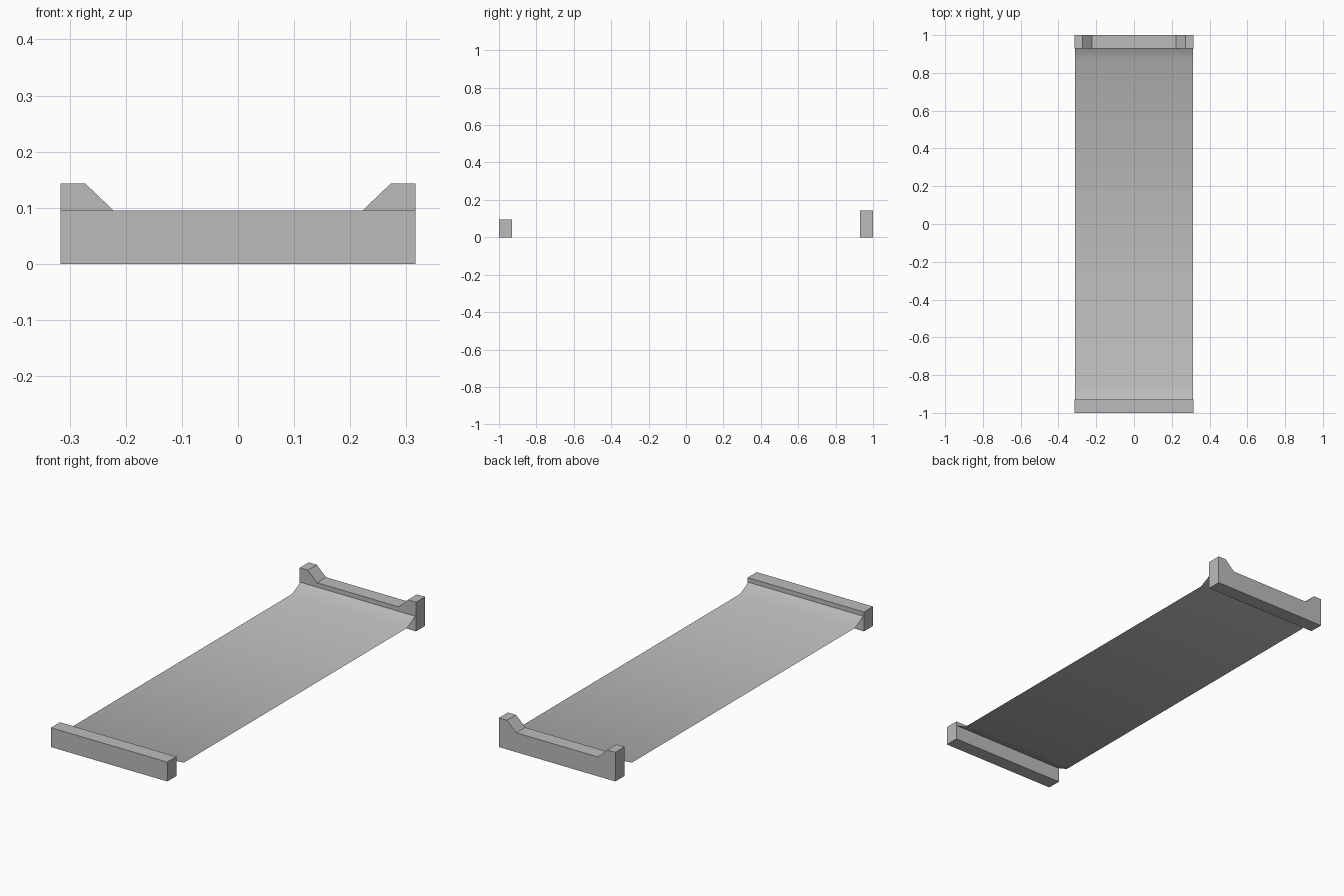
import bpy

default = bpy.data.objects.get("Cube")
if default:
    bpy.data.objects.remove(default, do_unlink=True)

grey = bpy.data.materials.new("plain grey")
grey.use_nodes = True
color = (0.5, 0.5, 0.5, 1)
grey.diffuse_color = color
grey.node_tree.nodes["Principled BSDF"].inputs["Base Color"].default_value = color

HALF_W = 0.316      # half width of the end bars
INNER, OUTER = 0.93, 1.0
BAR_TOP, HORN_TOP = 0.095, 0.143


def add_object(name, verts, faces):
    mesh = bpy.data.meshes.new(name)
    mesh.from_pydata(verts, [], faces)
    mesh.materials.append(grey)
    obj = bpy.data.objects.new(name, mesh)
    bpy.context.collection.objects.link(obj)
    return obj


def extruded_bar(name, profile, y0, y1):
    """Extrude an (x, z) outline, counter-clockwise from the front, along y."""
    n = len(profile)
    verts = [(x, y, z) for y in (y0, y1) for x, z in profile]
    faces = [list(range(n)), list(reversed(range(n, 2 * n)))]
    for i in range(n):
        j = (i + 1) % n
        faces.append([j, i, i + n, j + n])
    return add_object(name, verts, faces)


# Plain front bar
extruded_bar("front_bar", [(-HALF_W, 0), (HALF_W, 0), (HALF_W, BAR_TOP), (-HALF_W, BAR_TOP)],
             -OUTER, -INNER)

# Back bar with a raised, sloped horn at each end
half = [(HALF_W, 0), (HALF_W, HORN_TOP), (0.272, HORN_TOP), (0.222, BAR_TOP)]
extruded_bar("back_bar", half + [(-x, z) for x, z in reversed(half)], INNER, OUTER)

# Thin bed slung between the bars, ramping up at both ends
ramp = [(INNER, 0.073), (0.866, 0.04)]
path = [(-y, z) for y, z in ramp] + ramp[::-1]
verts = [(x, y, z) for y, z in path for x in (-0.312, 0.312)]
faces = [(2 * i, 2 * i + 1, 2 * i + 3, 2 * i + 2) for i in range(len(path) - 1)]
bed = add_object("bed_sheet", verts, faces)
for face in bed.data.polygons:
    face.use_smooth = True
